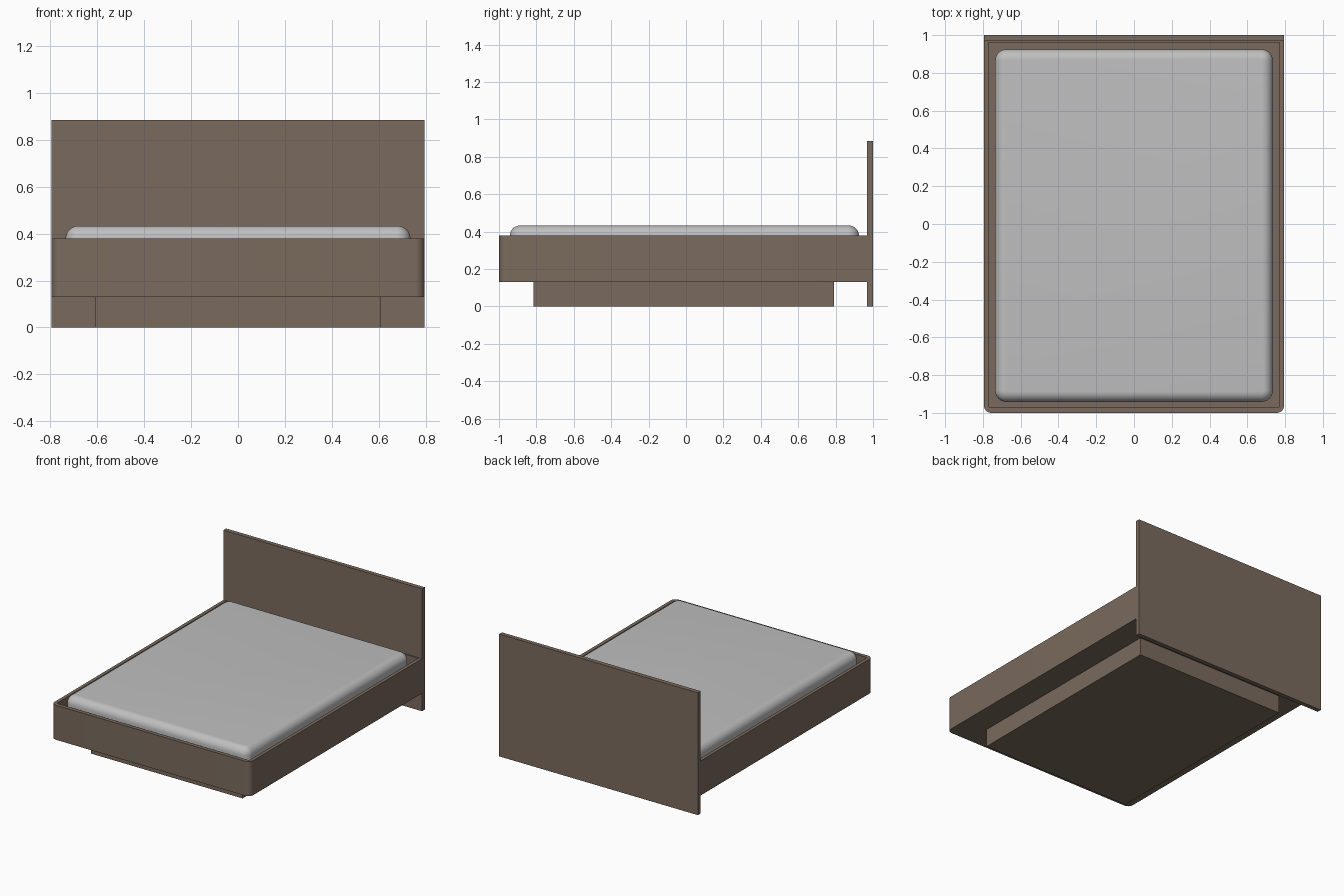
import bpy
import bmesh
from math import cos, sin, pi, radians

default_cube = bpy.data.objects.get("Cube")
if default_cube:
    bpy.data.objects.remove(default_cube)


def make_material(name, color):
    mat = bpy.data.materials.new(name)
    mat.use_nodes = True
    mat.diffuse_color = (*color, 1)
    mat.node_tree.nodes["Principled BSDF"].inputs["Base Color"].default_value = (*color, 1)
    return mat


def outline(x, y0, y1, front_r, back_r, steps):
    """Rounded rectangle, counter-clockwise, with separate front and back radii."""
    corners = [(x, y1, back_r), (-x, y1, back_r), (-x, y0, front_r), (x, y0, front_r)]
    points = []
    for i, (cx, cy, r) in enumerate(corners):
        sx, sy = (1 if cx > 0 else -1), (1 if cy == y1 else -1)
        for k in range(steps + 1):
            a = (i + k / steps) * pi / 2
            points.append((cx - sx * r + r * cos(a), cy - sy * r + r * sin(a)))
    return points


def loft(name, rings, mat):
    """Join a stack of (outline, height) rings and cap both ends."""
    bm = bmesh.new()
    loops = [[bm.verts.new((x, y, z)) for x, y in pts] for pts, z in rings]
    for low, high in zip(loops, loops[1:]):
        n = len(low)
        for i in range(n):
            j = (i + 1) % n
            bm.faces.new((low[i], low[j], high[j], high[i]))
    bm.faces.new(loops[0][::-1])
    bm.faces.new(loops[-1])
    bmesh.ops.remove_doubles(bm, verts=bm.verts, dist=0.0001)
    bmesh.ops.recalc_face_normals(bm, faces=bm.faces)
    mesh = bpy.data.meshes.new(name)
    bm.to_mesh(mesh)
    bm.free()
    mesh.materials.append(mat)
    obj = bpy.data.objects.new(name, mesh)
    bpy.context.collection.objects.link(obj)
    bpy.ops.object.select_all(action="DESELECT")
    obj.select_set(True)
    bpy.context.view_layer.objects.active = obj
    bpy.ops.object.shade_smooth_by_angle(angle=radians(35))
    return obj


def box(name, x, y0, y1, z0, z1, mat):
    bpy.ops.mesh.primitive_cube_add(size=1, location=(0, (y0 + y1) / 2, (z0 + z1) / 2))
    obj = bpy.context.object
    obj.name = name
    obj.scale = (2 * x, y1 - y0, z1 - z0)
    bpy.ops.object.transform_apply(location=False, rotation=False, scale=True)
    obj.data.materials.append(mat)
    return obj


wood = make_material("brown wood", (0.195, 0.147, 0.112))
fabric = make_material("light grey fabric", (0.52, 0.52, 0.52))

# Headboard and recessed base
box("headboard", 0.795, 0.968, 1.0, 0, 0.885, wood)
box("plinth", 0.607, -0.815, 0.79, 0, 0.13, wood)

# Tray-shaped frame with rounded front corners
outer = outline(0.795, -1.0, 0.968, 0.04, 0, 8)
inner = outline(0.77, -0.972, 0.962, 0.012, 0, 8)
loft("bed_frame", [(outer, 0.13), (outer, 0.38), (inner, 0.38), (inner, 0.3)], wood)

# Mattress with a softly rolled top edge
ROLL, STEPS, TOP = 0.055, 8, 0.433
layers = [(outline(0.735, -0.942, 0.925, 0.06, 0.06, 8), 0.3)]
for k in range(STEPS + 1):
    a = k / STEPS * pi / 2
    inset = ROLL * (1 - cos(a))
    radius = 0.06 - inset
    pts = outline(0.735 - inset, -0.942 + inset, 0.925 - inset, radius, radius, 8)
    layers.append((pts, TOP - ROLL + ROLL * sin(a)))
loft("mattress", layers, fabric)
